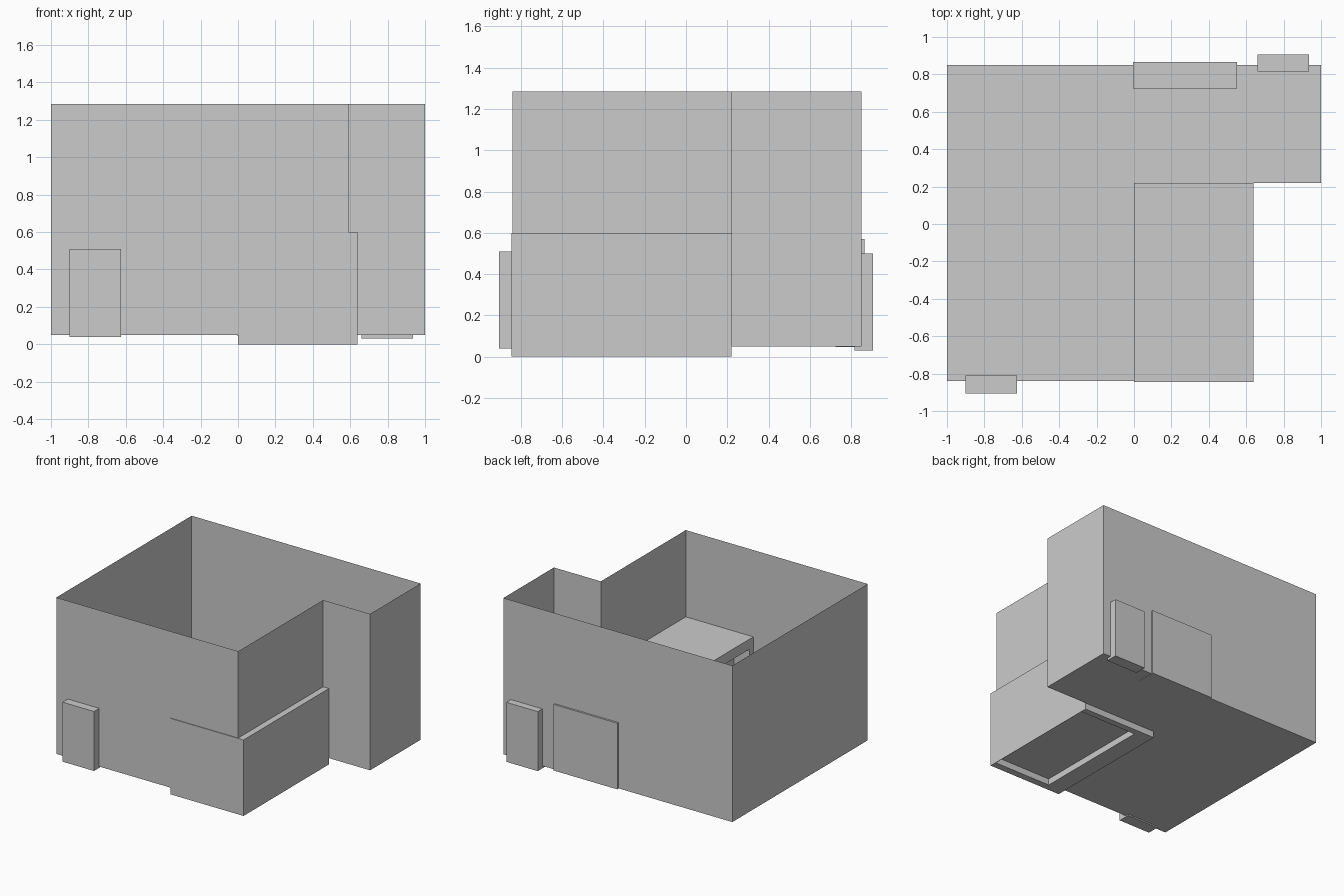
import bpy, bmesh

if "Cube" in bpy.data.objects:
    bpy.data.objects.remove(bpy.data.objects["Cube"])


def add_object(name, bm):
    bmesh.ops.remove_doubles(bm, verts=bm.verts, dist=1e-5)
    mesh = bpy.data.meshes.new(name)
    bm.to_mesh(mesh)
    bm.free()
    ob = bpy.data.objects.new(name, mesh)
    bpy.context.collection.objects.link(ob)
    return ob


def box(name, x0, x1, y0, y1, z0, z1):
    bm = bmesh.new()
    bmesh.ops.create_cube(bm, size=1)
    for v in bm.verts:
        v.co.x = x0 if v.co.x < 0 else x1
        v.co.y = y0 if v.co.y < 0 else y1
        v.co.z = z0 if v.co.z < 0 else z1
    return add_object(name, bm)


def cut(target, cutter):
    mod = target.modifiers.new(cutter.name, 'BOOLEAN')
    mod.operation = 'DIFFERENCE'
    mod.solver = 'EXACT'
    mod.object = cutter
    cutter.hide_render = True
    cutter.hide_set(True)


# Room shell: L-shaped floor with thin walls and no ceiling
plan = [(-1, -.84), (.59, -.84), (.59, .22), (1, .22), (1, .85), (-1, .85)]
bm = bmesh.new()
low = [bm.verts.new((x, y, .05)) for x, y in plan]
high = [bm.verts.new((x, y, 1.285)) for x, y in plan]
bm.faces.new(low[::-1])
for i in range(len(plan)):
    j = (i + 1) % len(plan)
    bm.faces.new((low[i], low[j], high[j], high[i]))
add_object("room_shell", bm)

# Large counter poking through the front and right walls
counter = box("counter", 0, .64, -.845, .22, 0, .6)
# Shallow niche facing into the room, and hollow underside
cut(counter, box("niche_cutter", -.1, .135, -.79, .165, .05, .52))
cut(counter, box("underside_cutter", .14, .637, -.79, .17, -.1, .52))

# Door and window blocks set through the walls
box("front_door", -.9, -.625, -.905, -.81, .04, .51)
box("back_door", .66, .935, .815, .907, .03, .50)
box("back_panel", -.005, .55, .725, .865, .048, .57)
